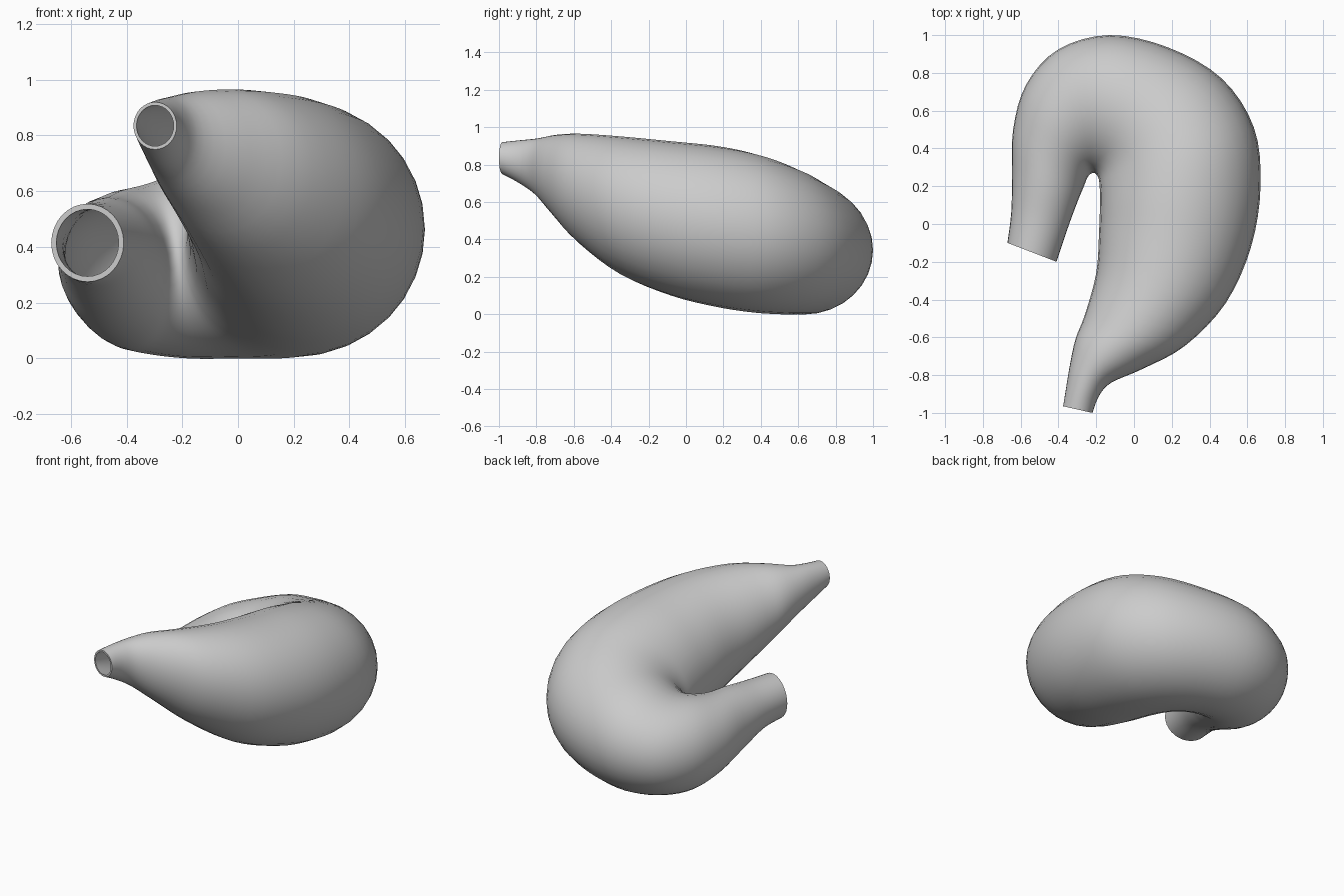
import bpy
import bmesh
import math
from mathutils import Vector

default_cube = bpy.data.objects.get("Cube")
if default_cube:
    bpy.data.objects.remove(default_cube, do_unlink=True)

SIDES = 32
STEPS = 4
WALL = 0.86      # size of the hollow relative to the outer tube

# Cross-sections along the bent tube:
# inner-edge x, y, outer-edge x, y, lowest z, highest z
SECTIONS = [
    (-.375, -.965, -.22, -1, .75, .92),
    (-.36, -.87, -.185, -.91, .7, .93),
    (-.34, -.75, -.12, -.84, .635, .94),
    (-.31, -.61, .05, -.765, .52, .96),
    (-.26, -.48, .27, -.645, .38, .965),
    (-.2, -.26, .485, -.42, .21, .95),
    (-.185, -.04, .62, -.12, .1, .925),
    (-.18, .12, .67, .2, .04, .9),
    (-.182, .2, .635, .51, .01, .86),
    (-.187, .24, .465, .77, 0, .8),
    (-.197, .26, .18, .935, 0, .735),
    (-.212, .27, -.13, 1, 0, .685),
    (-.23, .265, -.4, .925, .015, .63),
    (-.247, .245, -.57, .74, .04, .605),
    (-.265, .2, -.64, .5, .1, .585),
    (-.298, .12, -.645, .25, .18, .575),
    (-.35, -.02, -.65, .06, .25, .56),
    (-.41, -.2, -.67, -.1, .275, .555),
]


def make_material(name, colour):
    mat = bpy.data.materials.new(name)
    mat.use_nodes = True
    mat.diffuse_color = colour
    mat.node_tree.nodes["Principled BSDF"].inputs["Base Color"].default_value = colour
    return mat


def smooth_sections(rows):
    """Run a smooth curve through every column of the section list."""
    result = []
    last = len(rows) - 1
    for i in range(last):
        a, b, c, d = (rows[min(max(i + k, 0), last)] for k in (-1, 0, 1, 2))
        for s in range(STEPS):
            t = s / STEPS
            result.append([
                q + t * ((r - p) + t * ((2 * p - 5 * q + 4 * r - w)
                         + t * (3 * q - p - 3 * r + w))) / 2
                for p, q, r, w in zip(a, b, c, d)])
    result.append(list(rows[last]))
    return result


def add_ring(bm, section, scale=1):
    """Upright oval spanning the inner and outer edges of a section."""
    ix, iy, ox, oy, low, high = section
    inner, outer = Vector((ix, iy, 0)), Vector((ox, oy, 0))
    centre = (inner + outer) / 2 + Vector((0, 0, (low + high) / 2))
    across = (outer - inner) / 2 * scale
    up = Vector((0, 0, (high - low) / 2 * scale))
    angles = [math.tau * k / SIDES for k in range(SIDES)]
    return [bm.verts.new(centre + across * math.cos(a) + up * math.sin(a))
            for a in angles]


def bridge(bm, first, second):
    for k in range(SIDES):
        n = (k + 1) % SIDES
        bm.faces.new((first[k], first[n], second[n], second[k]))


# Outer skin one way, inner lining back again, joined at the two open rims
sections = smooth_sections(SECTIONS)
bm = bmesh.new()
rings = [add_ring(bm, s) for s in sections]
rings += [add_ring(bm, s, WALL) for s in reversed(sections)]
for first, second in zip(rings, rings[1:] + rings[:1]):
    bridge(bm, first, second)

bmesh.ops.recalc_face_normals(bm, faces=bm.faces)
mesh = bpy.data.meshes.new("curved_pouch")
bm.to_mesh(mesh)
bm.free()

pouch = bpy.data.objects.new("curved_pouch", mesh)
bpy.context.collection.objects.link(pouch)
mesh.materials.append(make_material("plain grey", (0.6, 0.6, 0.6, 1)))

# Smooth skin with crisp rims
bpy.ops.object.select_all(action="DESELECT")
pouch.select_set(True)
bpy.context.view_layer.objects.active = pouch
bpy.ops.object.shade_smooth_by_angle(angle=math.radians(40))
